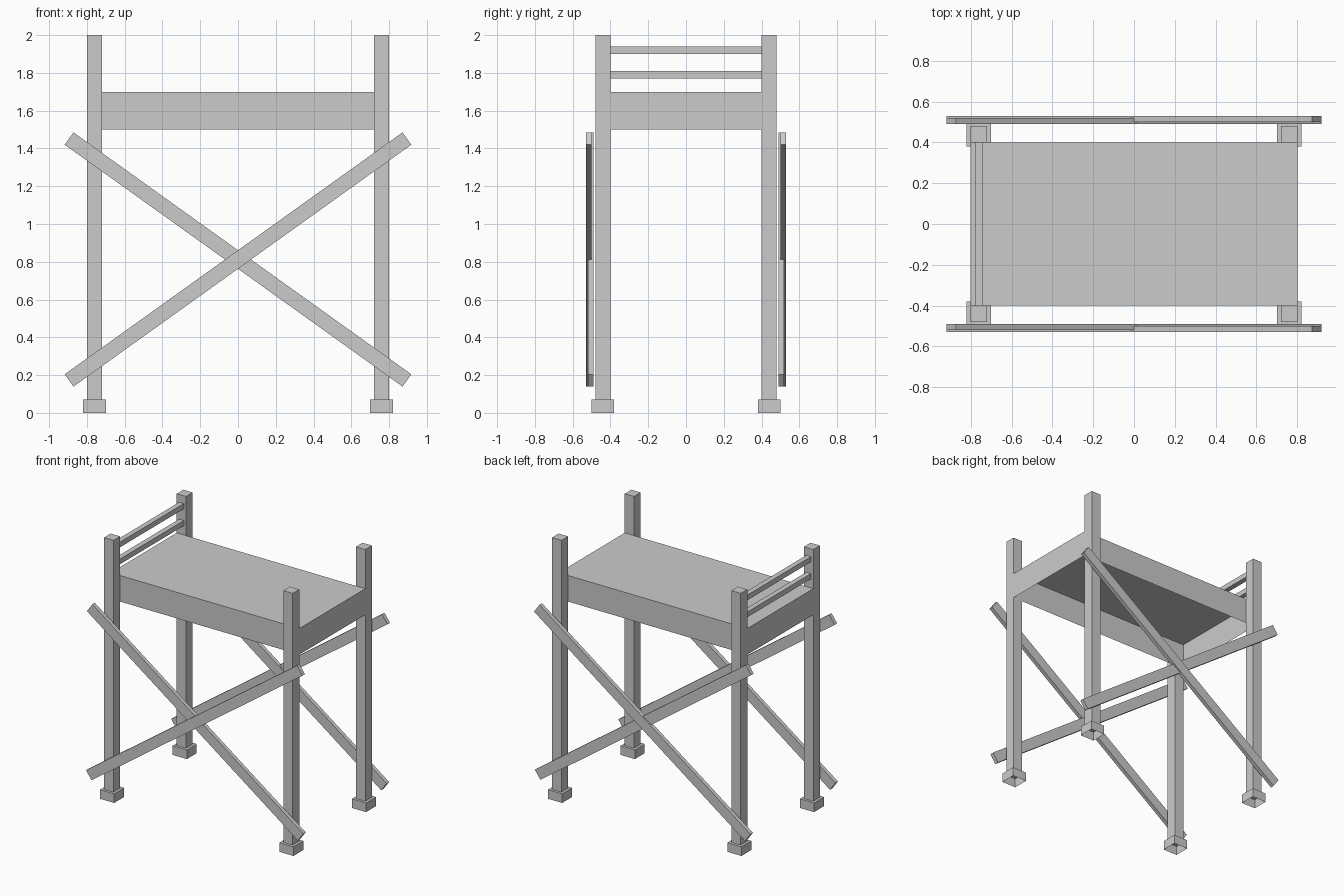
import bpy, bmesh
from math import radians
from mathutils import Matrix, Vector

if "Cube" in bpy.data.objects:
    bpy.data.objects.remove(bpy.data.objects["Cube"])


def box(name, lo, hi, open_bottom=False, tilt=0.0):
    """Box between two corners, optionally without a bottom, tilted about y."""
    lo, hi = Vector(lo), Vector(hi)
    bm = bmesh.new()
    bmesh.ops.create_cube(bm, size=1.0, matrix=Matrix.Diagonal((*(hi - lo), 1.0)))
    if open_bottom:
        down = [f for f in bm.faces if f.normal.z < -0.9]
        bmesh.ops.delete(bm, geom=down, context='FACES_ONLY')
    bm.transform(Matrix.Rotation(tilt, 4, 'Y'))
    mesh = bpy.data.meshes.new(name)
    bm.to_mesh(mesh)
    bm.free()
    obj = bpy.data.objects.new(name, mesh)
    obj.location = (lo + hi) / 2
    bpy.context.collection.objects.link(obj)
    return obj


# Deck: a hollow tray open underneath
box("deck", (-0.80, -0.40, 1.50), (0.80, 0.40, 1.70), open_bottom=True)

# Posts with hollow feet at the four corners
for side, sx in (("left", -1), ("right", 1)):
    for end, sy in (("front", -1), ("back", 1)):
        x, y = 0.76 * sx, 0.44 * sy
        box(f"{end}_{side}_post", (x - 0.04, y - 0.04, 0.07), (x + 0.04, y + 0.04, 2.0))
        box(f"{end}_{side}_foot", (x - 0.06, y - 0.06, 0.0), (x + 0.06, y + 0.06, 0.07),
            open_bottom=True)

# Guard rails on the left end
for name, z in (("lower_rail", 1.77), ("upper_rail", 1.90)):
    box(name, (-0.78, -0.40, z), (-0.74, 0.40, z + 0.04))

# Crossed diagonal braces on the front and back
for end, sy in (("front", -1), ("back", 1)):
    for name, offset, angle in (("rising", 0.515, -35.6), ("falling", 0.505, 35.6)):
        y = offset * sy
        box(f"{end}_{name}_brace", (-1.1, y - 0.015, 0.772), (1.1, y + 0.015, 0.852),
            tilt=radians(angle))
